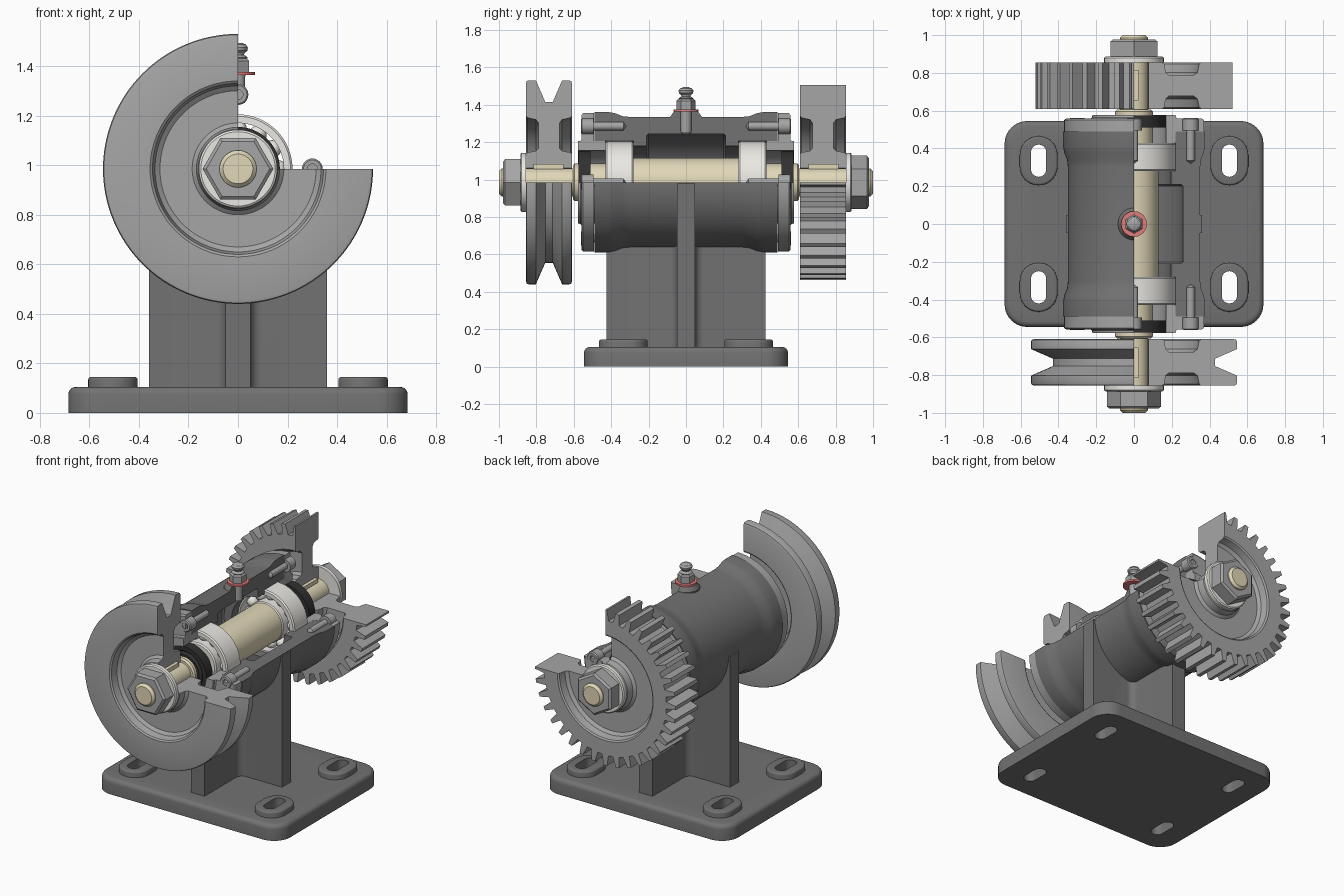
import bpy, bmesh
from math import sin, cos, pi, radians
from mathutils import Vector

if "Cube" in bpy.data.objects:
    bpy.data.objects.remove(bpy.data.objects["Cube"])

AX = 0.985                                   # height of the shaft axis


def material(name, rgb):
    m = bpy.data.materials.new(name)
    m.diffuse_color = (*rgb, 1)
    m.use_nodes = True
    m.node_tree.nodes["Principled BSDF"].inputs["Base Color"].default_value = m.diffuse_color
    return m


IRON = material("iron", (0.17, 0.17, 0.17))
STEEL = material("steel", (0.38, 0.38, 0.38))
TAN = material("tan", (0.75, 0.68, 0.48))
WHITE = material("white", (0.82, 0.81, 0.77))
BLACK = material("black", (0.03, 0.03, 0.03))
RED = material("red", (0.75, 0.2, 0.2))
CUT = [radians(90 + 270 * i / 72) for i in range(73)]     # keeps three quarters


def emit(name, bm, mat):
    bmesh.ops.recalc_face_normals(bm, faces=bm.faces[:])
    me = bpy.data.meshes.new(name)
    bm.to_mesh(me)
    bm.free()
    ob = bpy.data.objects.new(name, me)
    bpy.context.collection.objects.link(ob)
    if mat:
        me.materials.append(mat)
    smooth(ob)
    return ob


def activate(ob):
    bpy.ops.object.select_all(action='DESELECT')
    ob.select_set(True)
    bpy.context.view_layer.objects.active = ob


def smooth(ob):
    activate(ob)
    bpy.ops.object.shade_smooth_by_angle(angle=radians(32))


def lathe(name, prof, mat, at=(0, 0, AX), axis='y', angles=None, segs=64, phase=0, radius=None):
    """Revolve (position, radius) points; an angle list gives a capped sector."""
    full = angles is None
    if full:
        angles = [radians(phase) + 2 * pi * i / segs for i in range(segs)]
    bm = bmesh.new()
    rings = []
    for i, t in enumerate(angles):
        ring = []
        for a, r in prof:
            r = radius(i, r) if radius else r
            u, v = r * cos(t), r * sin(t)
            p = (u, a, v) if axis == 'y' else (u, v, a)
            ring.append(bm.verts.new(Vector(at) + Vector(p)))
        rings.append(ring)
    n = len(prof)
    solid = prof[0][1] == 0 and prof[-1][1] == 0
    for i in range(len(rings) if full else len(rings) - 1):
        A, B = rings[i], rings[(i + 1) % len(rings)]
        for j in range(n - 1 if solid else n):
            k = (j + 1) % n
            bm.faces.new((A[j], A[k], B[k], B[j]))
    if not full:
        bm.faces.new(rings[0])
        bm.faces.new(rings[-1])
    bmesh.ops.remove_doubles(bm, verts=bm.verts[:], dist=1e-5)
    return emit(name, bm, mat)


def prism(name, loops, z0, z1, mat, bevel=0):
    """Extrude plan outlines upward, optionally rounding the top edge."""
    bm = bmesh.new()
    for loop in loops:
        pts = []
        for p in loop:
            p = Vector((*p, z0))
            if all((p - q).length > 1e-3 for q in pts[:1] + pts[-1:]):
                pts.append(p)
        lo = [bm.verts.new(p) for p in pts]
        hi = [bm.verts.new((p.x, p.y, z1)) for p in pts]
        bm.faces.new(lo)
        bm.faces.new(hi)
        for i in range(len(lo)):
            j = (i + 1) % len(lo)
            bm.faces.new((lo[i], lo[j], hi[j], hi[i]))
    bmesh.ops.recalc_face_normals(bm, faces=bm.faces[:])
    if bevel:
        top = [e for e in bm.edges if all(v.co.z == hi[0].co.z for v in e.verts)]
        bmesh.ops.bevel(bm, geom=top, offset=bevel, segments=4, profile=0.5, affect='EDGES')
    return emit(name, bm, mat)


def rounded(cx, cy, hx, hy, r, n=10):
    return [(cx + sx * (hx - r) + r * cos(a0 + pi / 2 * i / n),
             cy + sy * (hy - r) + r * sin(a0 + pi / 2 * i / n))
            for sx, sy, a0 in ((1, 1, 0), (-1, 1, pi / 2), (-1, -1, pi), (1, -1, 1.5 * pi))
            for i in range(n + 1)]


def subtract(ob, cutter):
    m = ob.modifiers.new("cut", 'BOOLEAN')
    m.operation, m.object, m.solver = 'DIFFERENCE', cutter, 'EXACT'
    activate(ob)
    bpy.ops.object.modifier_apply(modifier=m.name)
    smooth(ob)


# base plate with four slotted bosses
corners = [(x, y) for x in (-0.505, 0.505) for y in (-0.335, 0.335)]
base = prism("base_plate", [rounded(0, 0, 0.685, 0.545, 0.12)], 0, 0.105, IRON, 0.03)
boss = prism("slot_bosses", [rounded(x, y, 0.1, 0.13, 0.099) for x, y in corners], 0.06, 0.145, IRON, 0.012)
slots = prism("slot_cutter", [rounded(x, y, 0.04, 0.085, 0.0395) for x, y in corners], -0.1, 0.3, None)
for ob in (base, boss):
    subtract(ob, slots)

# cross-ribbed pedestal, hollowed where the housing tube passes
f = 0.045
q = [(0.36, 0.048)] + [(0.05 + f + f * cos(a), 0.048 + f + f * sin(a))
                       for a in (1.5 * pi - pi / 2 * i / 6 for i in range(7))] + [(0.05, 0.425)]
cross = q + [(-x, y) for x, y in q[::-1]] + [(-x, -y) for x, y in q] + [(x, -y) for x, y in q[::-1]]
pedestal = prism("pedestal", [cross], 0.09, 0.98, IRON)
bore = lathe("bore_cutter", [(-0.7, 0), (-0.7, 0.3), (0.7, 0.3), (0.7, 0)], None)
subtract(pedestal, bore)
for ob in (slots, bore):
    bpy.data.objects.remove(ob)

# housing tube, cut open
half = [(0.30, 0.35), (0.34, 0.354), (0.38, 0.37), (0.41, 0.375), (0.49, 0.375), (0.49, 0.221),
        (0.28, 0.221), (0.28, 0.195), (0.21, 0.195), (0.21, 0.25), (0.2, 0.26)]
lathe("housing", half + [(-y, r) for y, r in half[::-1]], IRON, angles=CUT)
lathe("fitting_boss", [(1.29, 0.03), (1.29, 0.085), (1.335, 0.085), (1.363, 0.065), (1.363, 0.03)], IRON,
      at=(0, 0, 0), axis='z', angles=[pi / 2 + pi * i / 24 for i in range(25)])

# shaft
sh = [(0.28, 0.13), (0.28, 0.1), (0.595, 0.1), (0.605, 0.09), (0.605, 0.075), (0.985, 0.075), (1.0, 0.06), (1.0, 0)]
lathe("shaft", [(-y, r) for y, r in sh[::-1]] + sh, TAN)

for s, end in ((-1, "front"), (1, "rear")):
    def P(pts):
        return [(s * y, r) for y, r in pts]

    # end cap, seal
    lathe(end + "_cap", P([(0.43, 0.17), (0.43, 0.22), (0.491, 0.22), (0.491, 0.37), (0.55, 0.37), (0.558, 0.36),
                           (0.558, 0.23), (0.565, 0.222), (0.577, 0.22), (0.577, 0.17)]), STEEL, angles=CUT)
    lathe(end + "_seal", P([(0.51, 0.1), (0.51, 0.169), (0.575, 0.169), (0.575, 0.14), (0.562, 0.13),
                            (0.575, 0.115), (0.575, 0.1)]), BLACK)
    # bearing
    for part, r0, r1 in (("outer", 0.185, 0.22), ("inner", 0.1, 0.135)):
        lathe(f"{end}_bearing_{part}_ring", P([(0.28, r0), (0.28, r1 - 0.008), (0.288, r1), (0.422, r1),
                                               (0.43, r1 - 0.008), (0.43, r0)]), WHITE)
    bm = bmesh.new()
    for i in range(12):
        ball = bmesh.ops.create_uvsphere(bm, u_segments=16, v_segments=10, radius=0.036)
        bmesh.ops.translate(bm, verts=ball["verts"],
                            vec=(0.16 * cos(pi / 6 * i), s * 0.355, AX + 0.16 * sin(pi / 6 * i)))
    emit(end + "_bearing_balls", bm, WHITE)
    # cap bolts with hex socket
    for i in range(4):
        at = (0.3 * cos(pi / 2 * i), 0, AX + 0.3 * sin(pi / 2 * i))
        lathe(f"{end}_cap_bolt_{i}", P([(0.32, 0), (0.335, 0.022), (0.495, 0.022), (0.495, 0.042), (0.555, 0.042),
                                        (0.562, 0.036), (0.562, 0.02), (0.53, 0.02), (0.53, 0)]),
              STEEL, at=at, segs=24)
    # key, washer, nut
    bm = bmesh.new()
    bmesh.ops.create_cube(bm, size=1)
    bmesh.ops.scale(bm, verts=bm.verts, vec=(0.045, 0.16, 0.06))
    bmesh.ops.translate(bm, verts=bm.verts, vec=(0, s * 0.735, AX + 0.068))
    emit(end + "_key", bm, TAN)
    lathe(end + "_washer", P([(0.856, 0.076), (0.856, 0.158), (0.88, 0.158), (0.886, 0.15), (0.886, 0.076)]), WHITE)
    lathe(end + "_nut", P([(0.886, 0.074), (0.886, 0.143), (0.967, 0.143), (0.978, 0.128), (0.978, 0.074)]),
          STEEL, segs=6, phase=0 if s < 0 else 30)

# wheel sides shared by the pulley and the gear
C = 0.7325
side = [(0.1225, 0.076), (0.1225, 0.15), (0.115, 0.16), (0.07, 0.168), (0.055, 0.185),
        (0.055, 0.315), (0.07, 0.335), (0.115, 0.345), (0.1225, 0.355)]


def wheel(rim, c):
    h = side + rim
    return [(c + y, r) for y, r in h] + [(c - y, r) for y, r in h[::-1]]


lathe("pulley", wheel([(0.1225, 0.53), (0.119, 0.541), (0.11, 0.545), (0.07, 0.545), (0.02, 0.43)], -C),
      STEEL, angles=[radians(90 + 270 * i / 96) for i in range(97)])

# gear: 36 teeth shaped by stepping the rim radius
TIP, ROOT = 0.522, 0.452
steps, heights = [], []
for k in range(28):
    for off, r in ((-3.0, ROOT), (-1.4, TIP), (1.4, TIP), (3.0, ROOT)):
        d = 90 + 10 * k + off
        if 90 < d < 360:
            steps.append(radians(d))
            heights.append(r)
steps = [radians(90)] + steps + [radians(360)]
heights = [TIP] + heights + [TIP]
lathe("gear", wheel([(0.1225, 0.5)], C), STEEL, angles=steps,
      radius=lambda i, r: heights[i] if r > 0.45 else r)

# grease fitting
Z = dict(at=(0, 0, 0), axis='z')
lathe("sealing_washer", [(1.364, 0.03), (1.364, 0.068), (1.376, 0.068), (1.376, 0.03)], RED, segs=40, **Z)
lathe("fitting_hex", [(1.376, 0), (1.376, 0.052), (1.42, 0.052), (1.43, 0.042), (1.43, 0)], STEEL, segs=6, phase=30, **Z)
lathe("fitting_stem", [(1.25, 0), (1.25, 0.028), (1.42, 0.03), (1.435, 0.04), (1.445, 0.024), (1.452, 0.026),
                       (1.462, 0.038), (1.475, 0.04), (1.487, 0.032), (1.494, 0.015), (1.494, 0)], STEEL, segs=32, **Z)
